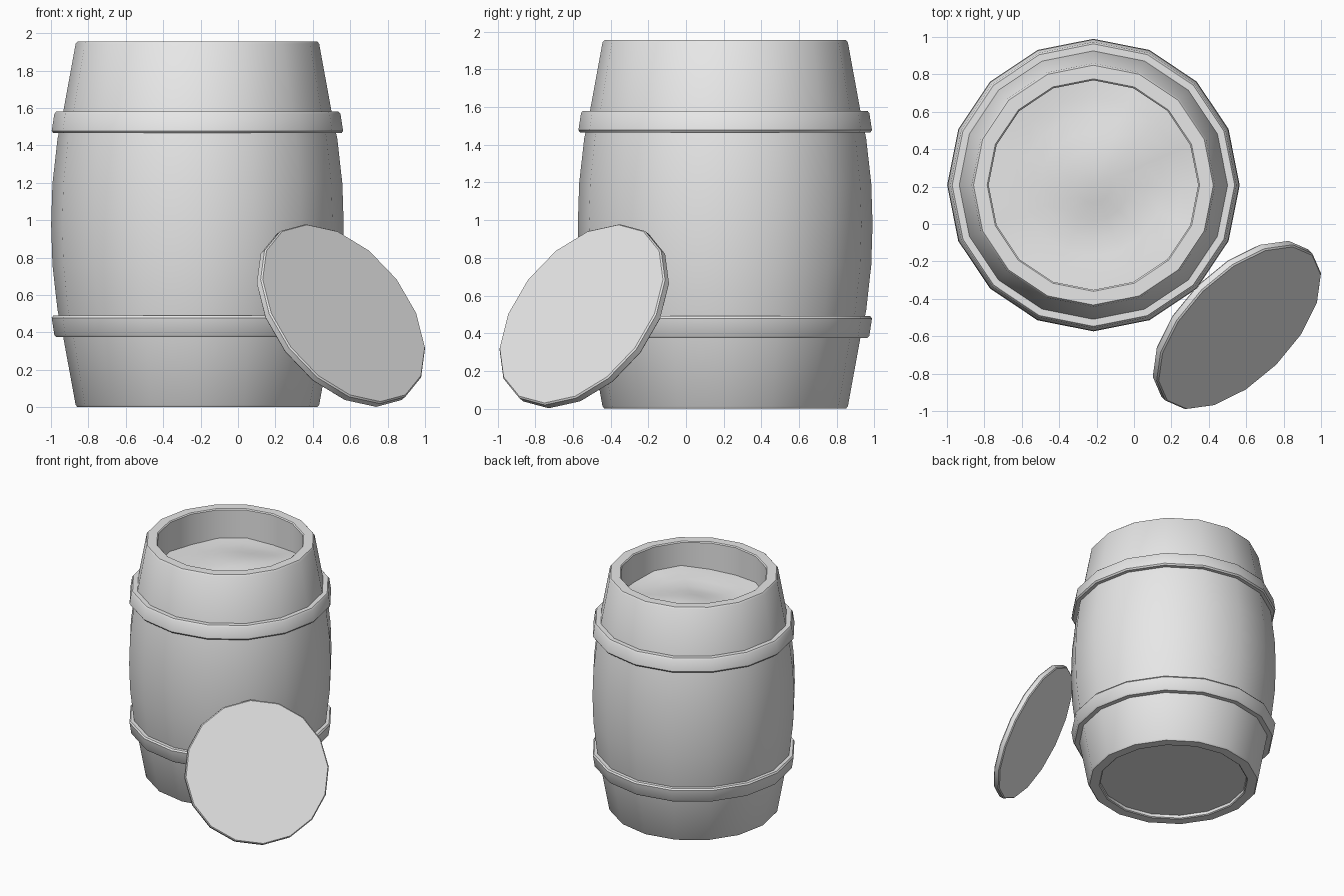
import bpy, bmesh, math
from mathutils import Vector, Matrix

if "Cube" in bpy.data.objects:
    bpy.data.objects.remove(bpy.data.objects["Cube"])

SIDES = 16
CENTRE = Vector((-0.217, 0.208, 0.0))

grey = bpy.data.materials.new("plain grey")
grey.diffuse_color = (0.8, 0.8, 0.8, 1.0)
grey.use_nodes = True
grey.node_tree.nodes["Principled BSDF"].inputs["Base Color"].default_value = grey.diffuse_color


def finish(name, bm, location, rotation=None, angle=35):
    """Turn a bmesh into a smooth-by-angle object."""
    bmesh.ops.recalc_face_normals(bm, faces=bm.faces)
    mesh = bpy.data.meshes.new(name)
    bm.to_mesh(mesh)
    bm.free()
    mesh.materials.append(grey)
    obj = bpy.data.objects.new(name, mesh)
    obj.matrix_world = Matrix.Translation(location) @ (rotation or Matrix())
    bpy.context.collection.objects.link(obj)
    bpy.ops.object.select_all(action='DESELECT')
    obj.select_set(True)
    bpy.context.view_layer.objects.active = obj
    bpy.ops.object.shade_smooth_by_angle(angle=math.radians(angle))
    return obj


def lathe(profile, closed=False):
    """Spin (radius, z) points round z; open profiles are capped at both ends."""
    bm = bmesh.new()
    rings = []
    for r, z in profile:
        rings.append([bm.verts.new((r * math.cos(2 * math.pi * i / SIDES),
                                    r * math.sin(2 * math.pi * i / SIDES), z))
                      for i in range(SIDES)])
    pairs = list(zip(rings, rings[1:]))
    if closed:
        pairs.append((rings[-1], rings[0]))
    for a, b in pairs:
        for i in range(SIDES):
            j = (i + 1) % SIDES
            bm.faces.new((a[i], a[j], b[j], b[i]))
    if not closed:
        bm.faces.new(rings[0])
        bm.faces.new(rings[-1])
    return bm


# Barrel body: recessed base, bulging staves, rim and hollow top
H = 1.955
half = [(0.641, 0.0), (0.651, 0.012), (0.722, 0.40), (0.748, 0.52), (0.775, 0.76)]
outer = half + [(0.782, H / 2)] + [(r, H - z) for r, z in reversed(half)]
body = [(0.56, 0.03), (0.56, 0.006), (0.568, 0.0)] + outer
body += [(0.568, H), (0.56, H - 0.008), (0.56, 1.60)]
finish("barrel_body", lathe(body), CENTRE)

# Two hoops, mirrored about the middle of the barrel
hoop = [(0.70, 1.465), (0.770, 1.465), (0.779, 1.477),
        (0.765, 1.568), (0.755, 1.580), (0.70, 1.580)]
finish("upper_hoop", lathe(hoop, True), CENTRE)
finish("lower_hoop", lathe([(r, H - z) for r, z in hoop], True), CENTRE)


# Uneven contents inside the top
def level(x, y):
    return (1.722 + 0.04 * x + 0.018 * math.sin(7 * x + 1.0) * math.cos(6 * y)
            + 0.012 * math.sin(9 * y - 4 * x)
            - 0.03 * math.exp(-((x - 0.08) ** 2 + (y + 0.28) ** 2) / 0.03))


bm = lathe([(0.57 * k / 6, 0) for k in range(6, 0, -1)])
bm.faces.ensure_lookup_table()
bmesh.ops.delete(bm, geom=[f for f in bm.faces
                           if len(f.verts) == SIDES and f.calc_area() > 0.5],
                 context='FACES_ONLY')
bmesh.ops.poke(bm, faces=[f for f in bm.faces if len(f.verts) == SIDES])
for v in bm.verts:
    v.co.z = level(v.co.x, v.co.y)
contents = finish("barrel_contents", bm, CENTRE)

# Lid leaning on the barrel, one corner pointing straight downhill
R, T, B = 0.556, 0.05, 0.008
lid = lathe([(R - B, -T / 2), (R, -T / 2 + B), (R, T / 2 - B), (R - B, T / 2)])
normal = Vector((0.61, -0.61, 0.506)).normalized()
side = normal.cross(Vector((0, 0, 1))).normalized()
downhill = normal.cross(side).normalized()
turn = Matrix((downhill, normal.cross(downhill), normal)).transposed().to_4x4()
finish("leaning_lid", lid, Vector((0.55, -0.54, 0.49)), turn)
